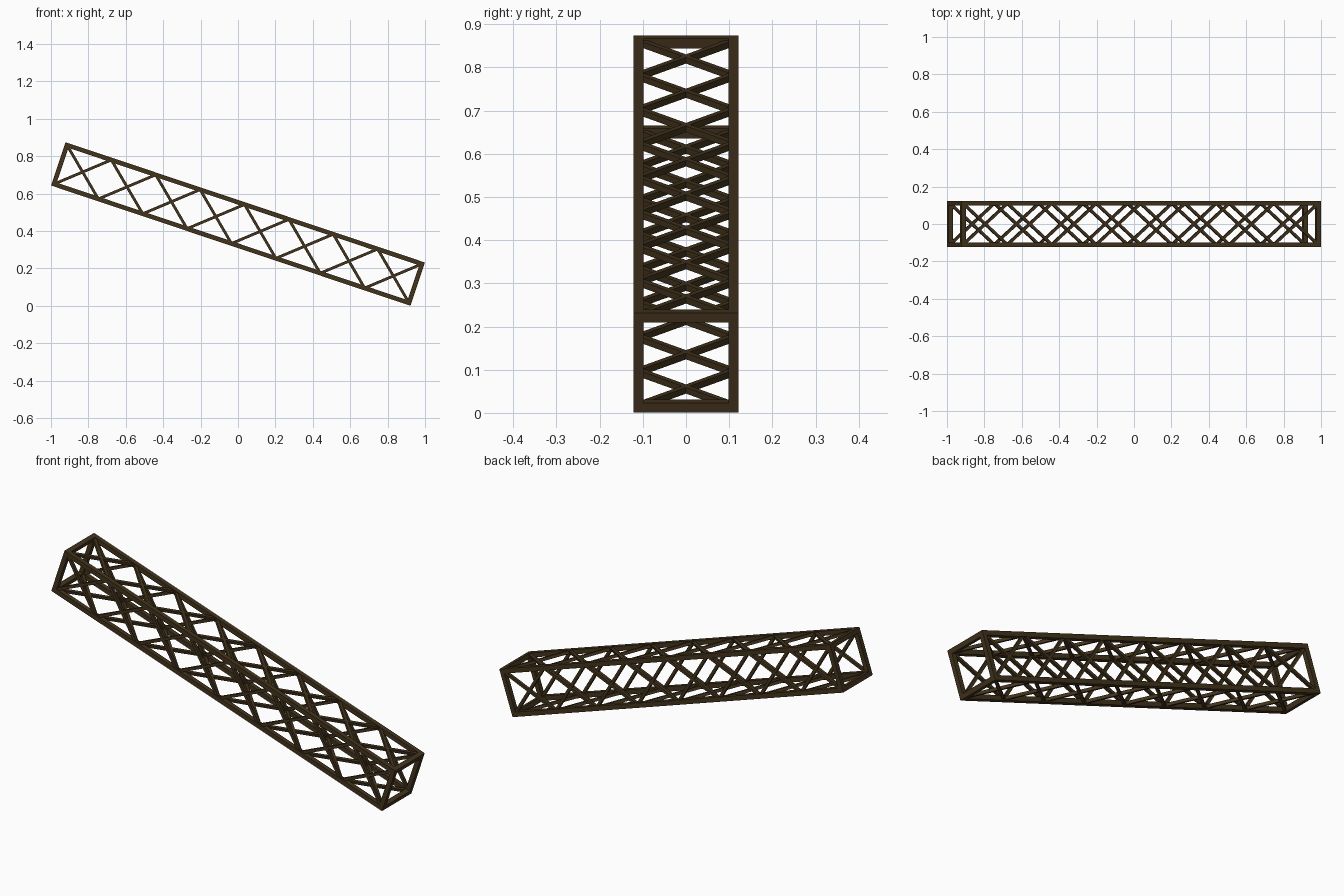
import bpy
from math import radians
from mathutils import Matrix, Vector

if "Cube" in bpy.data.objects:
    bpy.data.objects.remove(bpy.data.objects["Cube"])

LENGTH, SIDE, CHORD, BRACE, BAYS = 2.026, 0.244, 0.024, 0.015, 8
HX, H = (LENGTH - CHORD) / 2, (SIDE - CHORD) / 2   # member centre lines
TILT = Matrix.Translation((0, 0, 0.4375)) @ Matrix.Rotation(radians(18.5), 4, 'Y')

wood = bpy.data.materials.new("dark_brown")
wood.diffuse_color = (0.055, 0.033, 0.012, 1)
wood.use_nodes = True
wood.node_tree.nodes["Principled BSDF"].inputs["Base Color"].default_value = wood.diffuse_color


def beam(name, a, b, thick, normal, extend=0.0):
    """Square bar from a to b, with one side facing along normal."""
    a, b, n = Vector(a), Vector(b), Vector(normal)
    d = (b - a).normalized()
    s = n.cross(d)
    rot = Matrix((d, s, n)).transposed().to_4x4()
    size = Matrix.Diagonal(((b - a).length + 2 * extend, thick, thick, 1))
    bpy.ops.mesh.primitive_cube_add(size=1)
    ob = bpy.context.object
    ob.name = name
    ob.data.transform(TILT @ Matrix.Translation((a + b) / 2) @ rot @ size)
    ob.data.materials.append(wood)


# four long corner chords
for y in (-H, H):
    for z in (-H, H):
        beam("chord", (-HX, y, z), (HX, y, z), CHORD, (0, 0, 1), CHORD / 2)

# square frame at each end
for x in (-HX, HX):
    for s in (-H, H):
        beam("end_crossbar", (x, -H, s), (x, H, s), CHORD, (0, 0, 1), CHORD / 2)
        beam("end_post", (x, s, -H), (x, s, H), CHORD, (0, 1, 0), CHORD / 2)

# crossed braces in every bay of the four long sides
step = 2 * HX / BAYS
for i in range(BAYS):
    x0 = -HX + i * step
    x1 = x0 + step
    for s in (-H, H):
        for e in (-H, H):
            beam("side_brace", (x0, s, e), (x1, s, -e), BRACE, (0, 1, 0))
            beam("flat_brace", (x0, e, s), (x1, -e, s), BRACE, (0, 0, 1))
